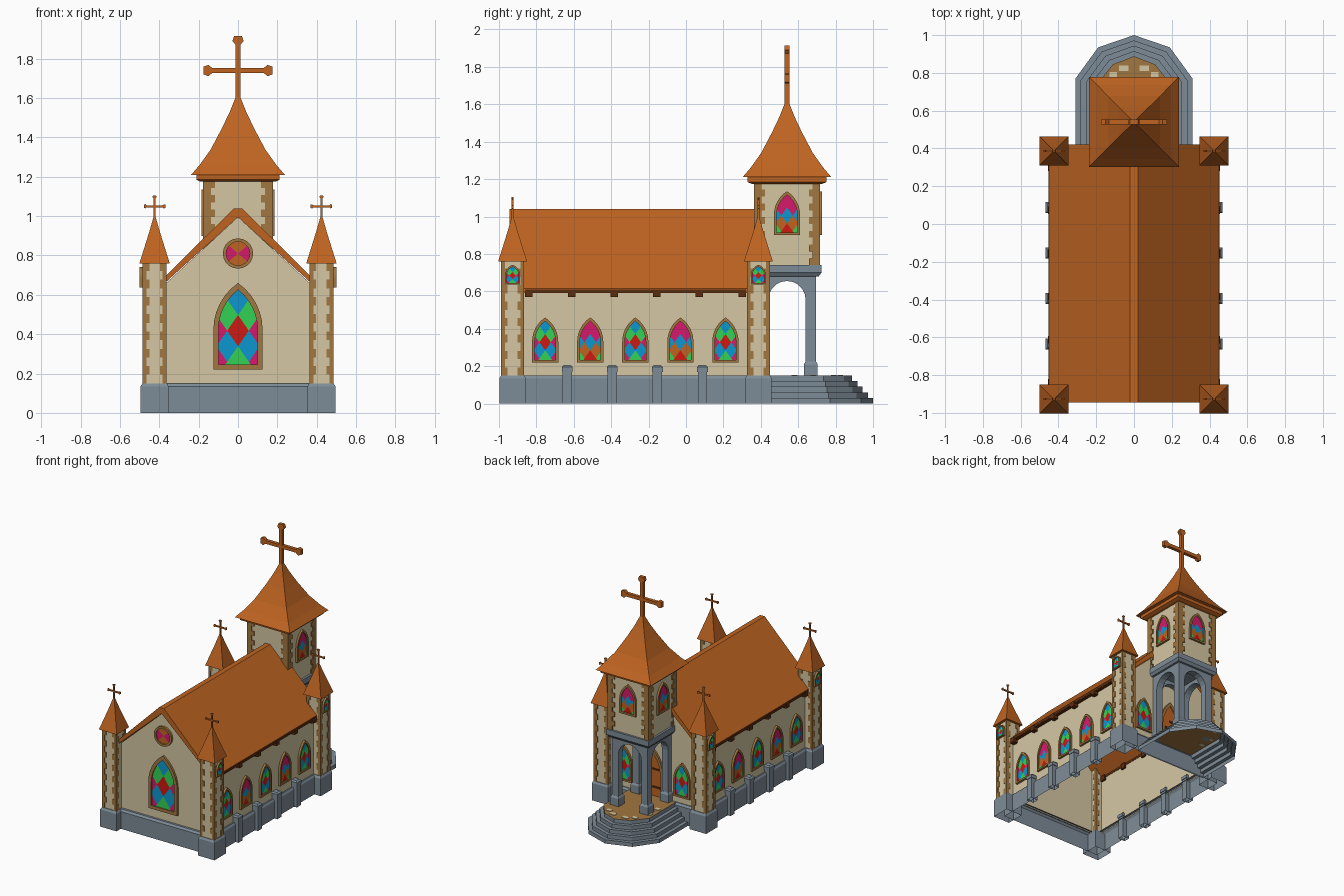
import bpy, bmesh
from math import sin, cos, pi, atan2, radians
from mathutils import Matrix, Vector

if "Cube" in bpy.data.objects:
    bpy.data.objects.remove(bpy.data.objects["Cube"])


# ---------- materials ----------
def material(name, r, g, b):
    rgba = [(c / 255) ** 2.2 for c in (r, g, b)] + [1]
    m = bpy.data.materials.new(name)
    m.use_nodes = True
    m.diffuse_color = rgba
    m.node_tree.nodes["Principled BSDF"].inputs["Base Color"].default_value = rgba
    return m


CREAM = material("cream plaster", 212, 198, 162)
BROWN = material("brown stone", 160, 118, 66)
ROOF = material("orange wood", 190, 100, 38)
GREY = material("grey stone", 125, 139, 150)
DARK = material("dark wood", 92, 48, 22)
GLASS = {"b": material("blue glass", 20, 150, 205),
         "g": material("green glass", 55, 208, 85),
         "m": material("magenta glass", 212, 32, 108),
         "r": material("red glass", 205, 30, 24),
         "o": ROOF}


# ---------- helpers ----------
def finish(name, bm, mats, recalc=True, matrix=None):
    if recalc:
        bmesh.ops.recalc_face_normals(bm, faces=bm.faces)
    mesh = bpy.data.meshes.new(name)
    bm.to_mesh(mesh)
    bm.free()
    for m in mats:
        mesh.materials.append(m)
    ob = bpy.data.objects.new(name, mesh)
    if matrix:
        ob.matrix_world = matrix
    bpy.context.collection.objects.link(ob)
    return ob


def bridge(bm, a, b):
    n = len(a)
    return [bm.faces.new((a[i], a[(i + 1) % n], b[(i + 1) % n], b[i])) for i in range(n)]


def boxes(name, items, mat):
    """Each item is (centre, size)."""
    bm = bmesh.new()
    for c, s in items:
        bmesh.ops.create_cube(bm, size=1, matrix=Matrix.Translation(c) @ Matrix.Diagonal((*s, 1)))
    return finish(name, bm, [mat])


def stack(name, x, y, levels, mat, bottom=False, top=True):
    """Loft rectangles given as (half x, half y, z)."""
    bm = bmesh.new()
    loops = [[bm.verts.new((x + sx * hx, y + sy * hy, z))
              for sx, sy in ((-1, -1), (1, -1), (1, 1), (-1, 1))] for hx, hy, z in levels]
    for a, b in zip(loops, loops[1:]):
        bridge(bm, a, b)
    if bottom:
        bm.faces.new(loops[0])
    if top:
        bm.faces.new(loops[-1])
    return finish(name, bm, [mat])


def square(levels):
    return [(h, h, z) for h, z in levels]


def extrude(name, profile, y0, y1, mat, matrix=None, skip=(), caps=True):
    """Extrude an (x, z) profile along y, leaving out the listed sides."""
    bm = bmesh.new()
    a = [bm.verts.new((x, y0, z)) for x, z in profile]
    b = [bm.verts.new((x, y1, z)) for x, z in profile]
    sides = bridge(bm, a, b)
    if caps:
        bm.faces.new(a)
        bm.faces.new(b)
    bmesh.ops.delete(bm, geom=[sides[i] for i in skip], context='FACES_ONLY')
    return finish(name, bm, [mat], matrix=matrix)


def quoins(name, x, y, half, z0, z1, count, long, short):
    """Alternating corner stones on a square tower."""
    step, out, items = (z1 - z0) / count, half + .005, []
    for sx in (-1, 1):
        for sy in (-1, 1):
            for i in range(count):
                lx, ly = (long, short) if i % 2 else (short, long)
                items.append(((x + sx * (out - lx / 2), y + sy * (out - ly / 2), z0 + (i + .5) * step),
                              (lx, ly, step)))
    boxes(name, items, BROWN)


def cross(name, x, y, z, arm, t, foot):
    for part, turn, length in (("top", 0, arm), ("left", 90, arm), ("right", -90, arm), ("foot", 180, foot)):
        tip = 1 if part == "foot" else 2.2
        right = [(t, 0), (t, .75 * length), (tip * t, .86 * length), (tip * t * .7, length)]
        profile = right + [(-px, pz) for px, pz in reversed(right)]
        extrude(f"{name}_{part}", profile, -t, t, ROOF,
                Matrix.Translation((x, y, z)) @ Matrix.Rotation(radians(turn), 4, 'Y'))


def arch(w, h, base=0):
    """Pointed arch outline, anticlockwise from the lower right."""
    rise = h * .54
    c = (rise * rise - w * w) / (2 * w)
    end = atan2(rise, c)
    right = [(w, base)] + [((w + c) * cos(end * i / 6) - c, base + h - rise + (w + c) * sin(end * i / 6))
                           for i in range(6)]
    return right + [(0, base + h)] + [(-x, z) for x, z in reversed(right)]


def circle(r):
    return [(r * cos(i * pi / 10), r * sin(i * pi / 10)) for i in range(20)]


def window(name, outer, inner, a, b, z0, scheme, place, turn=0):
    """Framed pane cut into diamonds; scheme lists the colours of each row upward."""
    bm = bmesh.new()
    bm.faces.new([bm.verts.new((x, -.007, z)) for x, z in inner])
    for k in range(-9, 10, 2):
        for s in (-1, 1):
            bmesh.ops.bisect_plane(bm, geom=bm.verts[:] + bm.edges[:] + bm.faces[:], dist=1e-6,
                                   plane_co=(k * a, 0, z0), plane_no=Vector((1 / a, 0, s / b)).normalized())
    keys, rows = list(GLASS), scheme.split()
    for f in bm.faces:
        c = f.calc_center_median()
        u, v = c.x / a, (c.z - z0) / b
        m, n = round((u + v) / 2), round((u - v) / 2)
        row = rows[max(0, min(m - n + 1, len(rows) - 1))]
        f.material_index = 1 + keys.index(row[min(abs(m + n) // 2, 1)])
    loops = [[bm.verts.new((x, y, z)) for x, z in pts]
             for pts, y in ((outer, 0), (outer, -.016), (inner, -.016), (inner, 0))]
    ring = [f for p, q in zip(loops, loops[1:]) for f in bridge(bm, p, q)]
    bmesh.ops.recalc_face_normals(bm, faces=ring)
    finish(name, bm, [BROWN] + list(GLASS.values()), False,
           Matrix.Translation(place) @ Matrix.Rotation(radians(turn), 4, 'Z'))


PATTERN_A = "gg gm bm rm gg bb"
PATTERN_B = "rg rg og bb mo mm"


def arched_window(name, w, h, scheme, place, turn=0, f=None):
    f = f or w * .2
    window(name, arch(w, h), arch(w - f, h - 2.4 * f, f), w * .44, h * .18, h * .09, scheme, place, turn)


# ---------- nave ----------
MID = -.2625
stack("nave_plinth", 0, MID, [(.44, .6825, 0), (.44, .6825, .135), (.43, .67, .15), (.40, .64, .15)],
      GREY, top=False)
extrude("nave_walls", [(-.42, .14), (.42, .14), (.42, .61), (0, .995), (-.42, .61)],
        -.915, .40, CREAM, skip=(0, 2, 3))
half_roof = [(.02, 1.04), (.45, .615), (.45, .59)]
extrude("nave_roof", half_roof + [(0, .995)] + [(-x, z) for x, z in reversed(half_roof)], -.945, .42, ROOF)
boxes("rafter_ends", [((s * .43, -.84 + i * .228, .59), (.05, .04, .042))
                      for s in (-1, 1) for i in range(6)], DARK)
boxes("eaves_boards", [((s * .435, -.275, .602), (.034, 1.17, .018)) for s in (-1, 1)], DARK)
for s, side in ((-1, "right"), (1, "left")):
    for i in range(4):
        stack(f"{side}_buttress", s * .435, -.635 + i * .241,
              [(.03, .025, 0), (.03, .025, .17), (.034, .029, .17), (.034, .029, .195), (.022, .02, .205)], GREY)
    for i in range(5):
        arched_window(f"{side}_window", .07, .24, PATTERN_B if i % 2 else PATTERN_A,
                      (s * .42, -.753 + i * .241, .22), s * 90)
    arched_window(f"back_{side}_window", .07, .27, PATTERN_A, (s * .25, .40, .2), 180)
arched_window("front_window", .125, .44, PATTERN_A, (0, -.915, .22))
window("round_window", circle(.077), circle(.06), .07, .06, -.06, "oo oo mm oo", (0, -.915, .81))

# ---------- corner towers ----------
for s, side in ((-1, "right"), (1, "left")):
    for y, end in ((-.927, "front"), (.387, "back")):
        x, name = s * .424, f"{end}_{side}_tower"
        stack(name + "_plinth", x, y, square([(.071, 0), (.071, .135), (.062, .15), (.05, .15)]), GREY, top=False)
        stack(name + "_shaft", x, y, square([(.056, .15), (.056, .77)]), CREAM)
        quoins(name + "_quoins", x, y, .056, .15, .765, 14, .034, .02)
        stack(name + "_roof", x, y, square([(.05, .76), (.077, .76), (.052, .84), (.027, .92), (.004, 1.0)]),
              ROOF, bottom=True)
        cross(name + "_cross", x, y, 1.05, .055, .005, .07)
        arched_window(name + "_window", .04, .105, PATTERN_A, (x + s * .06, y, .637), s * 90)

# ---------- bell tower ----------
BY = .54
stack("bell_tower_shaft", 0, BY, square([(.168, .73), (.172, 1.19)]), CREAM)
quoins("bell_tower_quoins", 0, BY, .172, .74, 1.18, 12, .06, .04)
stack("bell_tower_cornice", 0, BY, square([(.19, 1.175), (.212, 1.185), (.212, 1.215)]), ROOF, bottom=True)
stack("bell_tower_roof", 0, BY, square([(.238, 1.21), (.195, 1.26), (.138, 1.34), (.08, 1.45), (.042, 1.53),
                                        (.012, 1.605)]), ROOF, bottom=True)
cross("bell_tower_cross", 0, BY, 1.74, .175, .013, .16)
for name, x, y, turn in (("left", .17, 0, 90), ("right", -.17, 0, -90), ("back", 0, .17, 180)):
    arched_window(f"bell_{name}_window", .07, .235, PATTERN_B, (x, BY + y, .90), turn)

# ---------- porch ----------
stack("porch_slab", 0, BY, square([(.17, .68), (.184, .70), (.184, .742)]), GREY, bottom=True)
opening = [(.1 * cos(i * pi / 10), .555 + .1 * sin(i * pi / 10)) for i in range(11)]
arcade = [(-.154, .15), (-.154, .70), (.154, .70), (.154, .15), (.1, .15)] + opening + [(-.1, .15)]
for i, side in enumerate(("back", "left", "front", "right")):
    extrude(f"porch_{side}_arch", arcade, .1, .154, GREY,
            Matrix.Translation((0, BY, 0)) @ Matrix.Rotation(-i * pi / 2, 4, 'Z'))
for sx in (-1, 1):
    for sy in (-1, 1):
        stack("porch_column_base", sx * .127, BY + sy * .127,
              square([(.037, .15), (.037, .21), (.028, .225)]), GREY)

# ---------- door ----------
window("door", arch(.09, .37), arch(.072, .34), .2, .2, .1, "oo", (0, .40, .15), 180)
boxes("door_handle", [((.04, .412, .29), (.014, .012, .03))], DARK)
boxes("door_hinges", [((-.03, .409, z), (.07, .006, .014)) for z in (.22, .36)], DARK)

# ---------- steps and porch floor ----------
bm = bmesh.new()
loops = []
for i in range(5):
    d = i * .028
    right = [(.31 - d, .41), (.31 - d, .77 - .3 * d), (.19 - .7 * d, .935 - .8 * d)]
    outline = right + [(0, 1 - d)] + [(-x, y) for x, y in reversed(right)]
    for z in (i * .03, (i + 1) * .03):
        loops.append([bm.verts.new((x, y, z)) for x, y in outline])
for a, b in zip(loops, loops[1:]):
    bridge(bm, a, b)
rim = loops[-1]
floor = bm.faces.new(rim)
bmesh.ops.inset_region(bm, faces=[floor], thickness=.016)
floor.material_index = 1
finish("porch_steps", bm, [GREY, BROWN])
boxes("pale_floor_stones", [((s * x, y, .151), (w, .03, .006)) for s in (-1, 1)
                            for x, y, w in ((.055, .825, .05), (.11, .79, .04), (.165, .68, .03), (.16, .58, .04))],
      CREAM)
